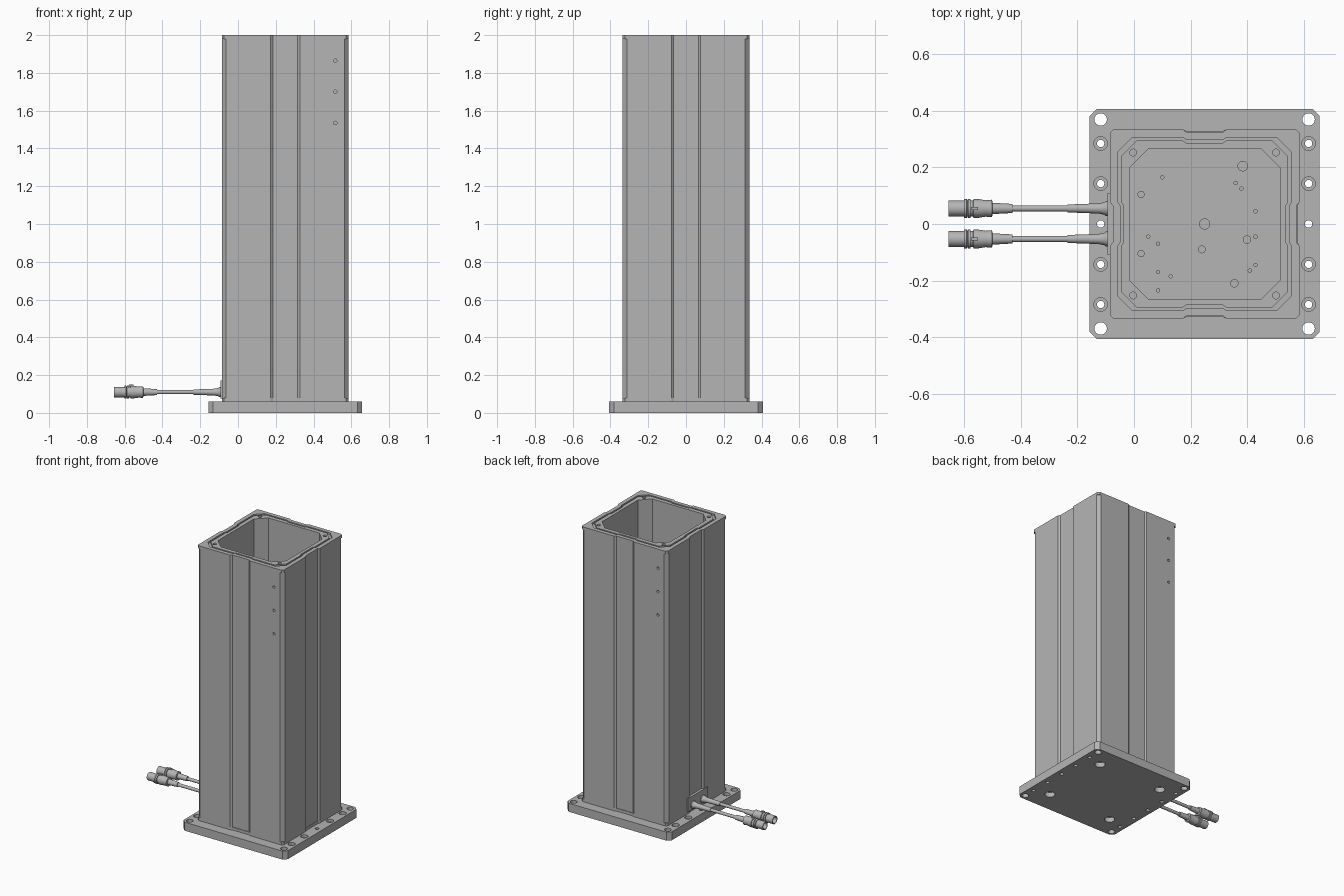
import bpy, bmesh, math
from mathutils import Matrix, Vector

default = bpy.data.objects.get("Cube")
if default:
    bpy.data.objects.remove(default, do_unlink=True)

CX = 0.25          # column axis
BASE_TOP = 0.06
GREY = (0.46, 0.46, 0.46, 1)
metal = bpy.data.materials.new("plain grey metal")
metal.use_nodes = True
metal.diffuse_color = GREY
metal.node_tree.nodes["Principled BSDF"].inputs["Base Color"].default_value = GREY


def finish(name, bm, smooth=False):
    bmesh.ops.recalc_face_normals(bm, faces=bm.faces)
    mesh = bpy.data.meshes.new(name)
    bm.to_mesh(mesh)
    bm.free()
    mesh.materials.append(metal)
    obj = bpy.data.objects.new(name, mesh)
    bpy.context.collection.objects.link(obj)
    if smooth:
        bpy.ops.object.select_all(action="DESELECT")
        obj.select_set(True)
        bpy.context.view_layer.objects.active = obj
        bpy.ops.object.shade_smooth_by_angle(angle=math.radians(35))
    return obj


def plan(half, chamfer, recess=0, slope=0.012):
    """Square outline with cut corners and a shallow recess mid-side."""
    j = 0.065
    side = [(-half + chamfer, -half)]
    if recess:
        side += [(-j - slope, -half), (-j, -half + recess),
                 (j, -half + recess), (j + slope, -half)]
    side += [(half - chamfer, -half)]
    pts = []
    for k in range(4):
        turn = Matrix.Rotation(k * math.pi / 2, 2)
        pts += [turn @ Vector(p) for p in side]
    return pts


def prism(name, outline, z0, z1):
    bm = bmesh.new()
    face = bm.faces.new([bm.verts.new((CX + p.x, p.y, z0)) for p in outline])
    top = bmesh.ops.extrude_face_region(bm, geom=[face])["geom"]
    verts = [g for g in top if isinstance(g, bmesh.types.BMVert)]
    bmesh.ops.translate(bm, verts=verts, vec=(0, 0, z1 - z0))
    return finish(name, bm)


def rods(holes, low, high, axis="Z"):
    """Cutter made of cylinders; each hole is (u, v, radius)."""
    bm = bmesh.new()
    for u, v, r in holes:
        mid = (low + high) / 2
        if axis == "Z":
            m = Matrix.Translation((u, v, mid))
        else:
            m = Matrix.Translation((u, mid, v)) @ Matrix.Rotation(math.pi / 2, 4, "X")
        bmesh.ops.create_cone(bm, cap_ends=True, segments=24, radius1=r,
                              radius2=r, depth=high - low, matrix=m)
    return finish("cutter", bm)


def cut(obj, cutter):
    cutter.hide_render = True
    mod = obj.modifiers.new("cut", "BOOLEAN")
    mod.operation = "DIFFERENCE"
    mod.solver = "EXACT"
    mod.object = cutter
    bpy.context.view_layer.update()
    graph = bpy.context.evaluated_depsgraph_get()
    mesh = bpy.data.meshes.new_from_object(obj.evaluated_get(graph))
    obj.modifiers.clear()
    obj.data = mesh
    bpy.data.objects.remove(cutter, do_unlink=True)


def box(name, center, size):
    bm = bmesh.new()
    bmesh.ops.create_cube(bm, size=1, matrix=Matrix.Translation(center) @ Matrix.Diagonal((*size, 1)))
    return finish(name, bm)


def grid(dx, ys, r):
    return [(CX + sx * dx, sy * y, r) for sx in (-1, 1) for y in ys for sy in ((-1, 1) if y else (1,))]


# base plate with mounting holes, counterbores and floor holes
base = prism("base_plate", plan(0.407, 0.025), 0, BASE_TOP)
cut(base, rods(grid(0.368, [0.37], 0.022) + grid(0.368, [0.285, 0.143, 0], 0.013), -0.1, 0.2))
cut(base, rods(grid(0.368, [0.285, 0.143], 0.024), 0.04, 0.2))
cut(base, rods(grid(0.255, [0.255], 0.034), -0.1, 0.035))
floor_holes = [(0.25, 0, 0.018), (0.24, -0.09, 0.012), (0.4, -0.055, 0.013),
               (0.355, -0.21, 0.013), (0.385, 0.205, 0.017),
               (0.025, 0.105, 0.011), (0.025, -0.105, 0.011)]
pin_holes = [(0.1, 0.165), (0.36, 0.145), (0.38, 0.125), (0.43, 0.045), (0.43, -0.045),
             (0.43, -0.145), (0.41, -0.165), (0.05, -0.045), (0.085, -0.07),
             (0.085, -0.17), (0.13, -0.185), (0.085, -0.235)]
cut(base, rods(floor_holes + [(x, y, 0.006) for x, y in pin_holes], 0.045, 0.1))

# column: bottom collar, recessed body and top flange, all hollow
INNER = plan(0.266, 0.067)
collar = prism("bottom_collar", plan(0.335, 0.012, 0.006), BASE_TOP, 0.08)
body = prism("column_body", plan(0.335, 0.022, 0.01), 0.08, 1.98)
flange = prism("top_flange", plan(0.335, 0.012, 0.01), 1.98, 2)
for part in (collar, body, flange):
    cut(part, prism("cutter", INNER, -0.1, 2.1))

# seal groove around the opening, with a screw rim inside it
cut(flange, prism("cutter", plan(0.306, 0.05, 0.008), 1.988, 2.1))
rim = prism("seal_rim", plan(0.295, 0.055, 0.008), 1.985, 2)
cut(rim, prism("cutter", INNER, 1.9, 2.1))
cut(rim, rods(grid(0.253, [0.253], 0.012), 1.9, 2.1))

# row of small side holes on the front and the back
for x, y in ((0.515, -0.335), (-0.015, 0.335)):
    cut(body, rods([(x, z, 0.009) for z in (1.535, 1.7, 1.865)], y - 0.02, y + 0.02, "Y"))

# cable outlet plate
box("outlet_plate", (-0.083, 0, 0.125), (0.02, 0.22, 0.095))


def lathe(name, profile, y, z):
    """Revolve (x, radius) points about a line parallel to x."""
    bm = bmesh.new()
    verts = [bm.verts.new((x, 0, r)) for x, r in profile]
    edges = [bm.edges.new(pair) for pair in zip(verts, verts[1:])]
    bmesh.ops.spin(bm, geom=verts + edges, axis=(1, 0, 0), cent=(0, 0, 0),
                   steps=24, angle=2 * math.pi)
    bmesh.ops.remove_doubles(bm, verts=bm.verts, dist=0.0001)
    bmesh.ops.translate(bm, verts=bm.verts, vec=(0, y, z))
    return finish(name, bm, True)


# two cables: strain relief, wire and plug
RELIEF = [(-0.08, 0), (-0.08, 0.026), (-0.1, 0.026), (-0.105, 0.022), (-0.125, 0.018),
          (-0.235, 0.014), (-0.235, 0)]
WIRE = [(-0.22, 0), (-0.22, 0.011), (-0.45, 0.011), (-0.45, 0)]
PLUG = [(-0.43, 0), (-0.43, 0.016), (-0.5, 0.02), (-0.503, 0.031), (-0.525, 0.029),
        (-0.55, 0.033), (-0.568, 0.033), (-0.57, 0.028), (-0.578, 0.028)]
for start in (-0.578, -0.592):
    PLUG += [(start, 0.034), (start - 0.01, 0.034), (start - 0.01, 0.028)]
PLUG += [(-0.61, 0.028), (-0.657, 0.028), (-0.657, 0.022), (-0.625, 0.022), (-0.625, 0)]
for side, y in (("left", -0.053), ("right", 0.055)):
    lathe(side + "_strain_relief", RELIEF, y, 0.11)
    lathe(side + "_cable", WIRE, y, 0.11)
    lathe(side + "_plug", PLUG, y, 0.11)
    box(side + "_plug_key", (-0.565, y, 0.144), (0.025, 0.01, 0.012))
